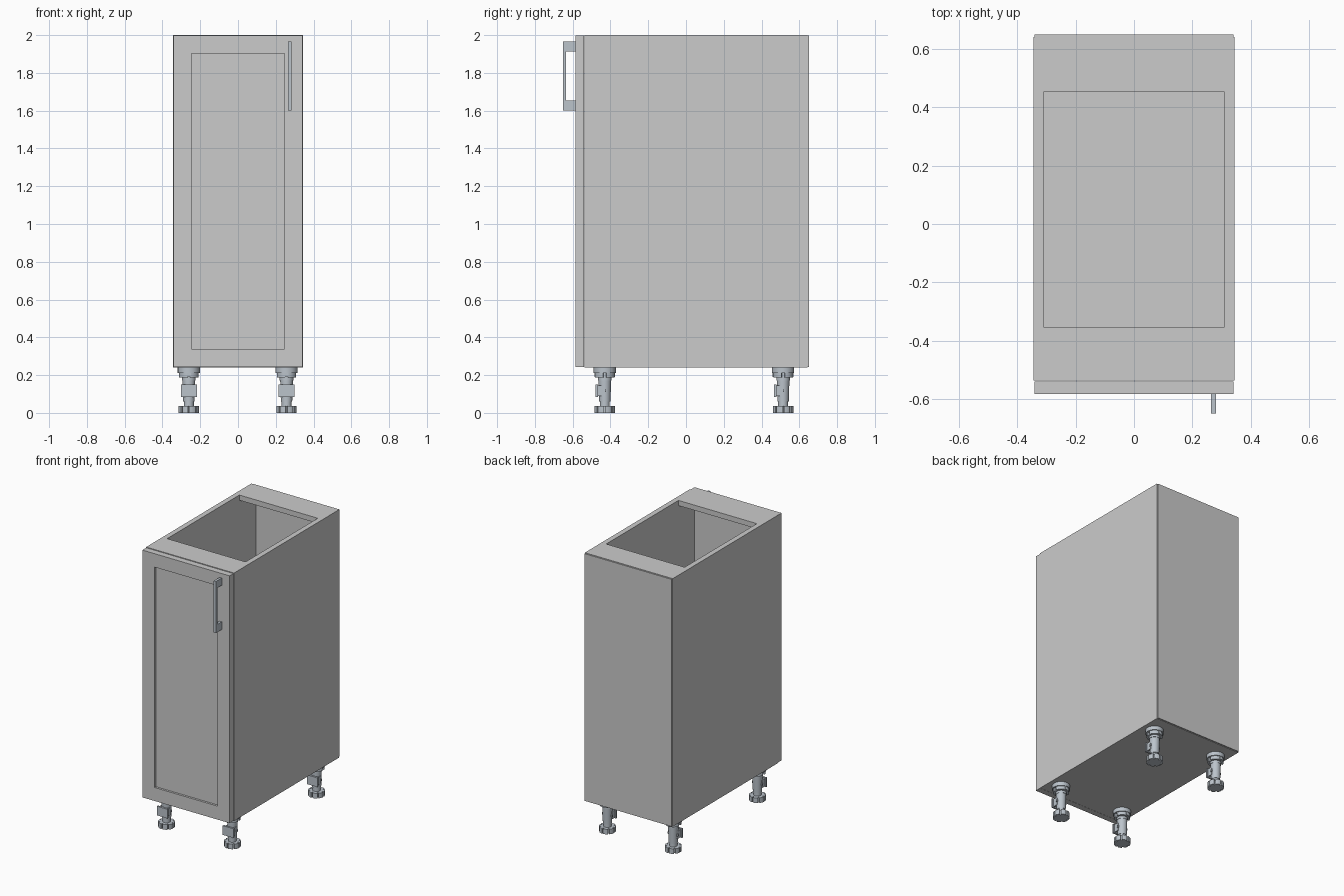
import bpy, bmesh, math
from mathutils import Matrix, Vector

if "Cube" in bpy.data.objects:
    bpy.data.objects.remove(bpy.data.objects["Cube"])

steel = bpy.data.materials.new("steel")
steel.diffuse_color = (0.50, 0.55, 0.60, 1)
steel.use_nodes = True
steel.node_tree.nodes["Principled BSDF"].inputs["Base Color"].default_value = steel.diffuse_color


def finish(name, bm, mat=None, smooth=False):
    bmesh.ops.recalc_face_normals(bm, faces=bm.faces)
    me = bpy.data.meshes.new(name)
    bm.to_mesh(me)
    bm.free()
    if mat:
        me.materials.append(mat)
    ob = bpy.data.objects.new(name, me)
    bpy.context.collection.objects.link(ob)
    if smooth:
        bpy.ops.object.select_all(action='DESELECT')
        ob.select_set(True)
        bpy.context.view_layer.objects.active = ob
        bpy.ops.object.shade_smooth_by_angle(angle=math.radians(35))
    return ob


def add_box(bm, x0, x1, y0, y1, z0, z1):
    m = Matrix.Translation(((x0 + x1) / 2, (y0 + y1) / 2, (z0 + z1) / 2))
    m = m @ Matrix.Diagonal((x1 - x0, y1 - y0, z1 - z0, 1))
    bmesh.ops.create_cube(bm, size=1, matrix=m)


def box(name, *dims, mat=None):
    bm = bmesh.new()
    add_box(bm, *dims)
    return finish(name, bm, mat)


def add_prism(bm, pts, direction):
    f = bm.faces.new([bm.verts.new(p) for p in pts])
    r = bmesh.ops.extrude_face_region(bm, geom=[f], use_keep_orig=True)
    bmesh.ops.translate(bm, vec=Vector(direction),
                        verts=[v for v in r["geom"] if isinstance(v, bmesh.types.BMVert)])


def add_round(bm, r, z0, z1, r2=None, n=24):
    bmesh.ops.create_cone(bm, cap_ends=True, segments=n, radius1=r, radius2=r2 or r,
                          depth=z1 - z0, matrix=Matrix.Translation((0, 0, (z0 + z1) / 2)))


def add_notched(bm, r_out, r_in, teeth, gap, z0, z1, steps=4):
    # round disc with slots cut into its rim
    pts = []
    for i in range(teeth):
        a = 2 * math.pi * i / teeth
        w = 2 * math.pi / teeth
        pts.append((r_in * math.cos(a + gap / 2), r_in * math.sin(a + gap / 2), z0))
        for k in range(steps + 1):
            t = a + gap / 2 + (w - gap) * k / steps
            pts.append((r_out * math.cos(t), r_out * math.sin(t), z0))
        t = a + w - gap / 2
        pts.append((r_in * math.cos(t), r_in * math.sin(t), z0))
    add_prism(bm, pts, (0, 0, z1 - z0))


# Carcass panels
W, T, B, F, Z0, Z1 = 0.345, 0.037, 0.642, -0.537, 0.24, 2.0
for side, s in (("left", -1), ("right", 1)):
    xa, xb = sorted((s * W, s * (W - T)))
    box(side + "_side_panel", xa, xb, F, B, Z0, Z1)
I = W - T
box("bottom_panel", -I, I, F, B, Z0, Z0 + T)
box("front_top_rail", -I, I, F, -0.355, Z1 - T, Z1)
box("back_top_rail", -I, I, 0.455, B, Z1 - T, Z1)
box("back_panel", -0.341, 0.341, B, 0.65, Z0 + 0.003, Z1 - 0.003)

# Door with recessed centre panel
bm = bmesh.new()
add_box(bm, -0.342, 0.342, -0.584, -0.541, 0.242, 1.997)
front = min(bm.faces, key=lambda f: f.calc_center_median().y)
bmesh.ops.inset_region(bm, faces=[front], thickness=0.135)
r = bmesh.ops.extrude_face_region(bm, geom=[front])
bmesh.ops.translate(bm, vec=(0, 0.015, 0),
                    verts=[v for v in r["geom"] if isinstance(v, bmesh.types.BMVert)])
bmesh.ops.delete(bm, geom=[front] if front.is_valid else [], context='FACES_ONLY')
finish("door", bm)

# Bow handle
profile = [(-0.584, 1.60), (-0.65, 1.60), (-0.65, 1.966), (-0.584, 1.966),
           (-0.584, 1.914), (-0.634, 1.914), (-0.634, 1.655), (-0.584, 1.655)]
bm = bmesh.new()
add_prism(bm, [(0.264, y, z) for y, z in profile], (0.018, 0, 0))
finish("handle", bm, steel)

# Adjustable leg: foot, stem, clip, socket
bm = bmesh.new()
add_notched(bm, 0.054, 0.042, 8, 0.16, 0.0, 0.036)
add_round(bm, 0.026, 0.036, 0.065)
add_round(bm, 0.030, 0.060, 0.185, 0.034)
add_round(bm, 0.036, 0.172, 0.19)
add_notched(bm, 0.052, 0.040, 4, 0.35, 0.188, 0.225, steps=8)
add_round(bm, 0.059, 0.212, 0.24)
add_box(bm, -0.042, 0.042, -0.049, -0.036, 0.085, 0.15)
for s in (-1, 1):
    add_box(bm, s * 0.028 - 0.006, s * 0.028 + 0.006, -0.038, 0.0, 0.09, 0.145)
    add_box(bm, s * 0.035 - 0.005, s * 0.035 + 0.005, -0.006, 0.006, 0.11, 0.125)
add_box(bm, -0.010, 0.010, -0.055, 0.055, 0.19, 0.23)
leg = finish("front_left_leg", bm, steel, smooth=True)
leg.location = (-0.26, -0.43, 0)
for name, x, y in (("front_right_leg", 0.257, -0.43), ("back_left_leg", -0.26, 0.514),
                   ("back_right_leg", 0.257, 0.514)):
    o = leg.copy()
    o.name = name
    o.location = (x, y, 0)
    bpy.context.collection.objects.link(o)
